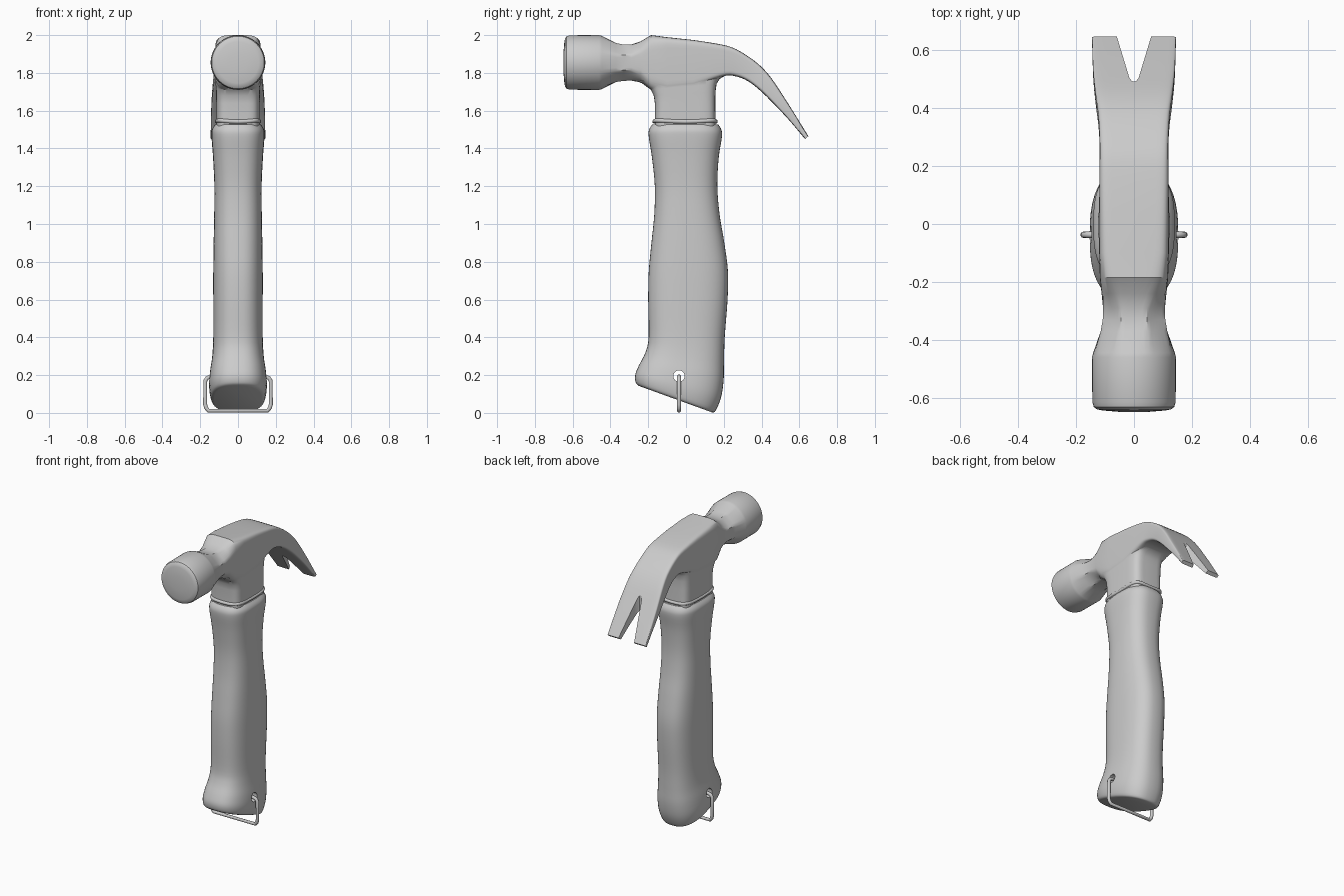
import bpy, bmesh, math
from mathutils import Vector

if "Cube" in bpy.data.objects:
    bpy.data.objects.remove(bpy.data.objects["Cube"])

SEG = 48


def unit_ring(n):
    """Unit superellipse of exponent n; n = 0 gives an octagon with flats on the axes."""
    pts = []
    for i in range(SEG):
        t = 2 * math.pi * i / SEG
        c, s = math.cos(t), math.sin(t)
        if n == 0:
            k = 1 / math.cos((t + math.pi / 8) % (math.pi / 4) - math.pi / 8)
            pts.append((c * k, s * k))
        else:
            pts.append((math.copysign(abs(c) ** (2 / n), c), math.copysign(abs(s) ** (2 / n), s)))
    return pts


def refine(rows, steps):
    """Catmull-Rom smoothing of the section rows."""
    out = []
    for i in range(len(rows) - 1):
        p = [rows[max(0, min(len(rows) - 1, i + k))] for k in (-1, 0, 1, 2)]
        for j in range(steps):
            t = j / steps
            out.append([0.5 * (2 * b + (c - a) * t + (2 * a - 5 * b + 4 * c - d) * t * t
                               + (3 * b - a - 3 * c + d) * t ** 3) for a, b, c, d in zip(*p)])
    return out + [list(rows[-1])]


def finish(name, bm):
    bmesh.ops.recalc_face_normals(bm, faces=bm.faces)
    me = bpy.data.meshes.new(name)
    bm.to_mesh(me)
    bm.free()
    ob = bpy.data.objects.new(name, me)
    bpy.context.collection.objects.link(ob)
    return ob


def loft(name, rows):
    """Rows: ya, za, yb, zb, half width in x, exponent."""
    bm = bmesh.new()
    rings = []
    for ya, za, yb, zb, hw, n in rows:
        a, b = Vector((0, ya, za)), Vector((0, yb, zb))
        rings.append([bm.verts.new((a + b) / 2 + (a - b) / 2 * u + Vector((hw * v, 0, 0)))
                      for u, v in unit_ring(n)])
    for r, s in zip(rings, rings[1:]):
        for i in range(SEG):
            j = (i + 1) % SEG
            bm.faces.new((r[i], r[j], s[j], s[i]))
    bm.faces.new(rings[0])
    bm.faces.new(rings[-1])
    return finish(name, bm)


def prism(name, pts, direction):
    bm = bmesh.new()
    f = bm.faces.new([bm.verts.new(p) for p in pts])
    ext = bmesh.ops.extrude_face_region(bm, geom=[f], use_keep_orig=True)
    bmesh.ops.translate(bm, vec=direction, verts=[v for v in ext["geom"] if isinstance(v, bmesh.types.BMVert)])
    return finish(name, bm)


def activate(ob):
    bpy.ops.object.select_all(action='DESELECT')
    ob.select_set(True)
    bpy.context.view_layer.objects.active = ob


def boolean(ob, other, op):
    m = ob.modifiers.new("bool", 'BOOLEAN')
    m.operation, m.object, m.solver = op, other, 'EXACT'
    activate(ob)
    bpy.ops.object.modifier_apply(modifier=m.name)
    bpy.data.objects.remove(other)


def smooth(ob, angle=32):
    activate(ob)
    bpy.ops.object.shade_smooth_by_angle(angle=math.radians(angle))


def wire(name, pts, radius):
    cu = bpy.data.curves.new(name, 'CURVE')
    cu.dimensions, cu.bevel_depth, cu.bevel_resolution = '3D', radius, 3
    sp = cu.splines.new('POLY')
    sp.points.add(len(pts) - 1)
    for p, co in zip(sp.points, pts):
        p.co = (*co, 1)
    sp.use_cyclic_u = True
    ob = bpy.data.objects.new(name, cu)
    bpy.context.collection.objects.link(ob)
    activate(ob)
    bpy.ops.object.convert(target='MESH')
    smooth(bpy.context.object, 50)


# Handle: front point, back point, half width, roundness
grip = [(-.250, .143, .140, .002, .125, 2.6), (-.266, .160, .157, .012, .143, 2.6),
        (-.269, .200, .185, .080, .153, 2.6), (-.250, .250, .199, .170, .149, 2.6),
        (-.215, .320, .201, .270, .137, 2.6), (-.198, .400, .205, .400, .131, 2.6),
        (-.200, .600, .220, .600, .131, 2.6), (-.197, .750, .222, .750, .131, 2.6),
        (-.183, .900, .203, .900, .129, 2.6), (-.168, 1.05, .178, 1.05, .126, 2.6),
        (-.165, 1.20, .166, 1.20, .125, 2.6), (-.180, 1.35, .173, 1.35, .132, 2.7),
        (-.197, 1.46, .190, 1.46, .140, 2.8), (-.195, 1.50, .187, 1.50, .138, 2.8),
        (-.178, 1.528, .170, 1.528, .120, 2.8)]
handle = loft("handle", refine(grip, 4))
hole = [(-.3, -.037 + .03 * math.cos(k * math.pi / 12), .195 + .03 * math.sin(k * math.pi / 12))
        for k in range(24)]
boolean(handle, prism("hole_cutter", hole, (.6, 0, 0)), 'DIFFERENCE')
smooth(handle)

# Striking face and faceted neck
rows = [(y, 1.855 + r, y, 1.855 - r, r, 2) for y, r in
        ((-.649, .05), (-.644, .11), (-.640, .128), (-.632, .139), (-.615, .144), (-.46, .145), (-.445, .141))]
rows += [(-.37, 1.958, -.37, 1.752, .115, 0), (-.33, 1.950, -.33, 1.758, .108, 0),
         (-.29, 1.950, -.29, 1.759, .107, 0), (-.24, 1.967, -.24, 1.750, .112, 3)]
# Body and curved claw: top point, bottom point
rows += [(-.185, 2.00, -.185, 1.71, .118, 5), (-.10, 1.989, -.10, 1.70, .120, 8),
         (.04, 1.974, .04, 1.72, .120, 9)]
rows += refine([(.12, 1.962, .12, 1.755, .120, 9), (.22, 1.943, .21, 1.785, .119, 9),
                (.29, 1.912, .27, 1.780, .119, 9), (.38, 1.850, .33, 1.755, .123, 9),
                (.45, 1.775, .40, 1.700, .132, 9), (.52, 1.670, .48, 1.620, .140, 9),
                (.58, 1.575, .55, 1.545, .143, 9), (.648, 1.465, .63, 1.450, .145, 9)], 3)
head = loft("hammer_head", rows)

# Stem flaring into the head
stem = loft("stem", [(-.165, 1.50, .157, 1.50, .114, 5), (-.165, 1.64, .155, 1.64, .115, 5),
                     (-.171, 1.68, .156, 1.70, .116, 5), (-.187, 1.712, .162, 1.742, .117, 5),
                     (-.215, 1.737, .178, 1.768, .117, 4.5), (-.25, 1.752, .205, 1.784, .116, 4),
                     (-.20, 1.82, .16, 1.84, .100, 4)])
boolean(head, stem, 'UNION')

# V notch between the claws
notch = [(0, .492), (.008, .494), (.016, .505), (.060, .65), (.075, .70)]
outline = notch + [(-x, y) for x, y in reversed(notch[1:])]
boolean(head, prism("notch_cutter", [(x, y, 1.3) for x, y in outline], (0, 0, .6)), 'DIFFERENCE')
smooth(head)

# Collar bead where the stem meets the handle
collar = [(.111 * v, -.005 + .162 * u, 1.542 + .01 * min(1, abs(u * v)) ** 2) for u, v in unit_ring(5)]
wire("collar", collar, .011)

# Hanging wire loop through the handle
half = [(.13, .193), (.150, .191), (.164, .184), (.173, .170), (.174, .045), (.169, .027), (.157, .012)]
loop = [(x, -.037, z) for x, z in half] + [(-x, -.037, z) for x, z in reversed(half)]
wire("hanging_loop", loop, .011)
